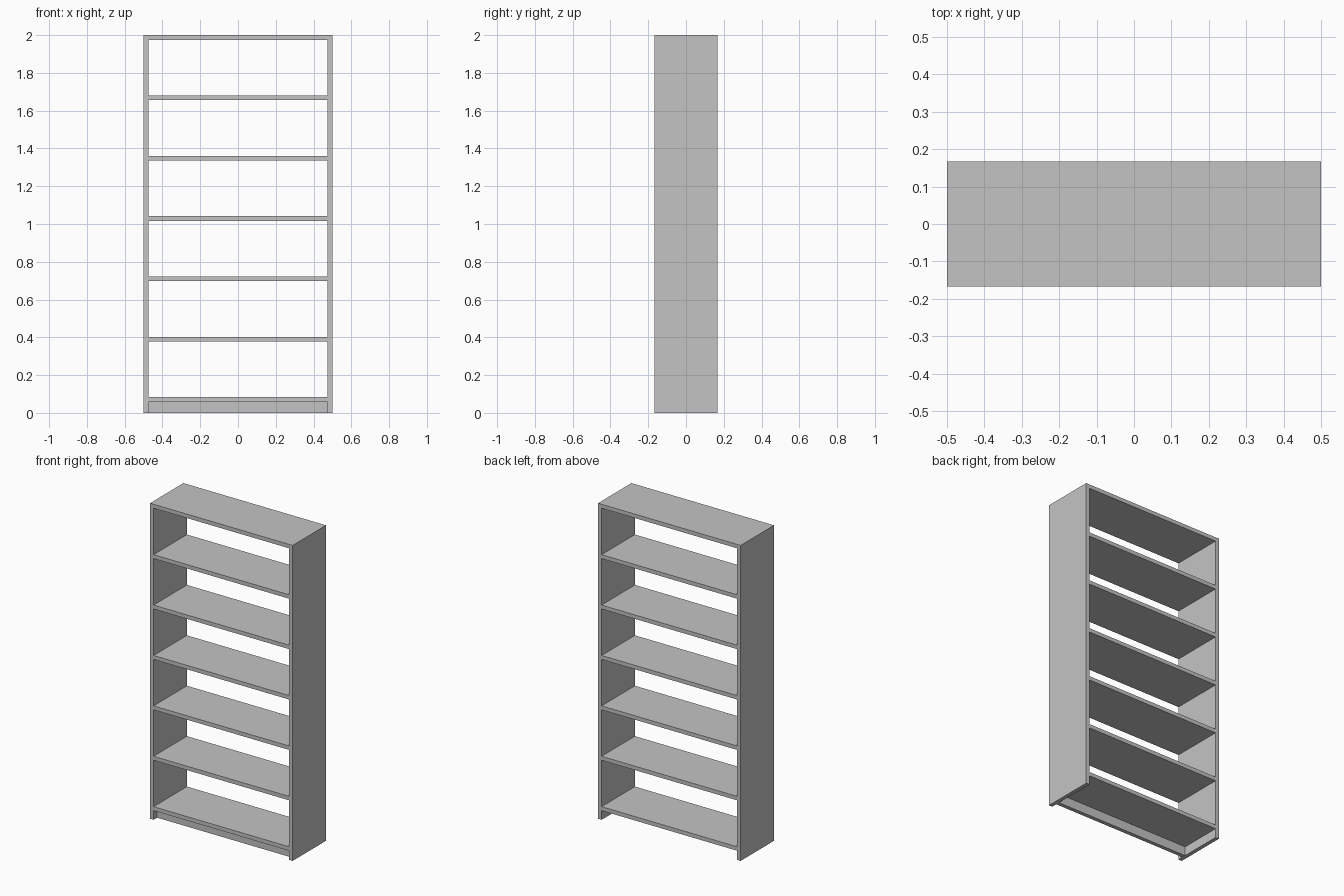
import bpy

cube = bpy.data.objects.get("Cube")
if cube:
    bpy.data.objects.remove(cube, do_unlink=True)

# Overall sizes
WIDTH, DEPTH, HEIGHT = 1.0, 0.334, 2.0
BOARD = 0.025
PLINTH = 0.058
SHELVES = 7
RECESS = 0.035

grey = bpy.data.materials.new("plain grey")
grey.use_nodes = True
colour = (0.55, 0.55, 0.55, 1)
grey.diffuse_color = colour
grey.node_tree.nodes["Principled BSDF"].inputs["Base Color"].default_value = colour


def board(name, size, centre):
    """Add one flat rectangular board."""
    bpy.ops.mesh.primitive_cube_add(size=1, location=centre)
    obj = bpy.context.object
    obj.name = name
    obj.scale = size
    bpy.ops.object.transform_apply(location=False, rotation=False, scale=True)
    obj.data.materials.append(grey)
    return obj


# Full-height side panels
for name, side in (("left_side_panel", 1), ("right_side_panel", -1)):
    board(name, (BOARD, DEPTH, HEIGHT), (side * (WIDTH - BOARD) / 2, 0, HEIGHT / 2))

# Evenly spaced shelves between the sides, from the bottom board to the top
inner = WIDTH - 2 * BOARD
step = (HEIGHT - BOARD - PLINTH) / (SHELVES - 1)
for i in range(SHELVES):
    name = {0: "bottom_shelf", SHELVES - 1: "top_board"}.get(i, f"shelf_{i}")
    board(name, (inner, DEPTH, BOARD), (0, 0, PLINTH + BOARD / 2 + i * step))

# Recessed kick board under the bottom shelf
board("kick_board", (inner, BOARD, PLINTH),
      (0, -DEPTH / 2 + RECESS + BOARD / 2, PLINTH / 2))
